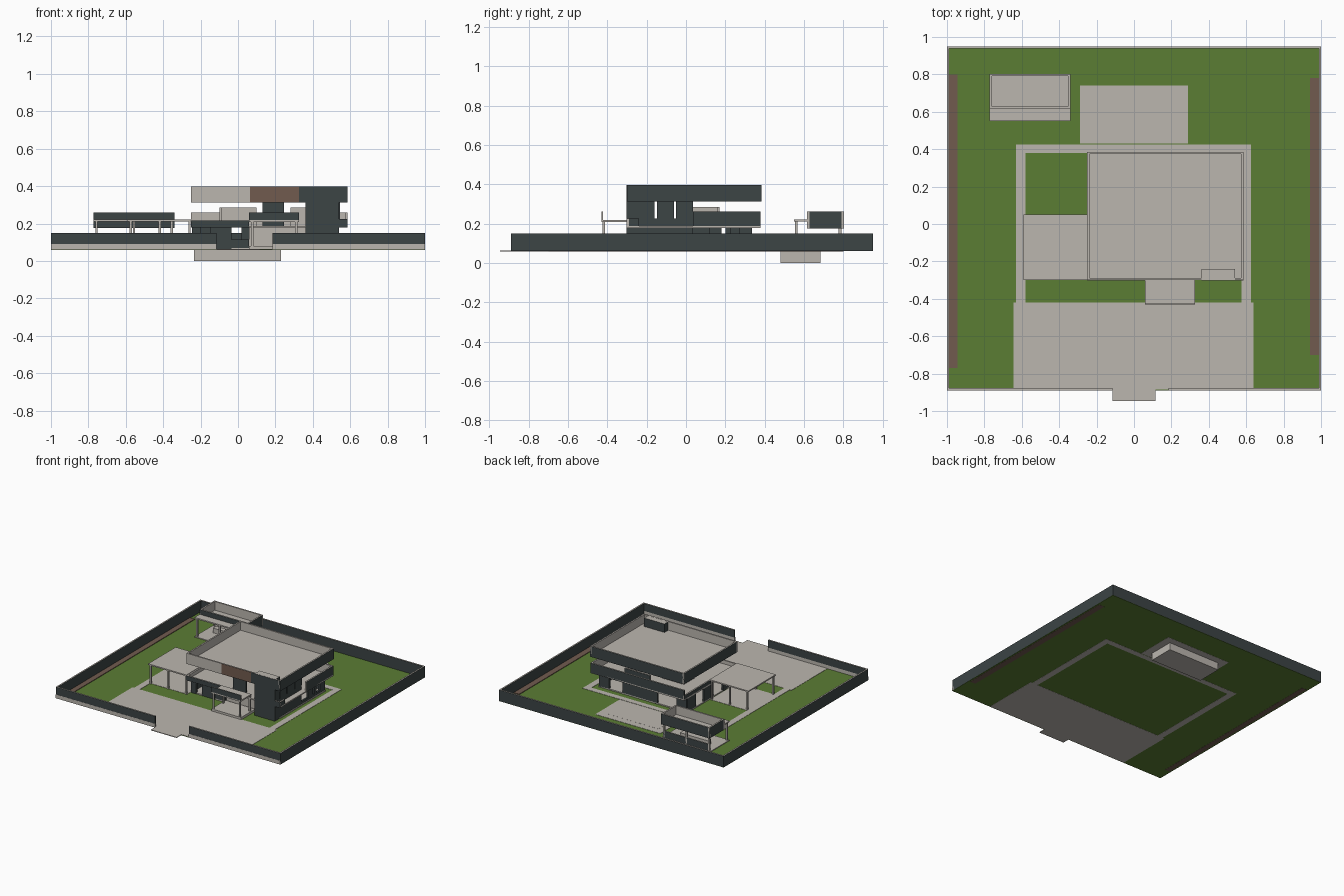
import bpy, bmesh
from mathutils import Vector


def mat(name, rgb):
    m = bpy.data.materials.new(name)
    m.diffuse_color = (*rgb, 1)
    return m


STONE = mat("pale_concrete", (0.50, 0.47, 0.43))
DARK = mat("dark_slate", (0.045, 0.058, 0.060))
GRASS = mat("grass_green", (0.105, 0.205, 0.034))
BROWN = mat("earth_brown", (0.165, 0.105, 0.078))


def box(name, x0, x1, y0, y1, z0, z1, m=STONE, faces=None, m2=DARK):
    """Box in one colour; faces pointing along any vector in 'faces' take m2."""
    bm = bmesh.new()
    bmesh.ops.create_cube(bm, size=1)
    for v in bm.verts:
        v.co = Vector(((x0 + x1) / 2 + v.co.x * (x1 - x0),
                       (y0 + y1) / 2 + v.co.y * (y1 - y0),
                       (z0 + z1) / 2 + v.co.z * (z1 - z0)))
    bm.normal_update()
    for f in bm.faces:
        if faces and any(f.normal.dot(Vector(d)) > 0.5 for d in faces):
            f.material_index = 1
    me = bpy.data.meshes.new(name)
    bm.to_mesh(me)
    bm.free()
    me.materials.append(m)
    me.materials.append(m2)
    ob = bpy.data.objects.new(name, me)
    bpy.context.collection.objects.link(ob)
    return ob


F, B, L, R = (0, -1, 0), (0, 1, 0), (-1, 0, 0), (1, 0, 0)
SIDES = (F, B, L, R)
G = 0.06   # ground level
T = 0.012  # wall thickness

# ground, paving and planting
box("lawn", -1, 1, -0.89, 0.95, G - 0.001, G + 0.001, GRASS)
P0, P1 = G - 0.002, G + 0.003
box("driveway", -0.645, 0.64, -0.885, -0.42, P0, P1)
box("street_apron", -0.115, 0.115, -0.945, -0.885, P0, P1)
box("left_path", -0.63, -0.58, -0.42, 0.425, P0, P1)
box("right_path", 0.575, 0.625, -0.42, 0.425, P0, P1)
box("back_path", -0.58, 0.575, 0.38, 0.425, P0, P1)
box("patio", -0.29, 0.29, 0.43, 0.74, P0, P1)
box("pool_basin", -0.235, 0.23, 0.48, 0.685, 0, P1 + 0.0005)
box("carport_floor", -0.58, -0.25, -0.29, 0.05, P0 + 0.002, P1)
box("left_flower_bed", -0.988, -0.945, -0.77, 0.80, P0, G + 0.006, BROWN)
box("right_flower_bed", 0.94, 0.988, -0.70, 0.78, P0, G + 0.006, BROWN)

# boundary walls
box("left_boundary", -1, -1 + T, -0.89, 0.95, G, 0.15, STONE, SIDES)
box("right_boundary", 1 - T, 1, -0.89, 0.95, G, 0.15, STONE, SIDES)
box("back_boundary", -1, 1, 0.95 - T, 0.95, G, 0.15, STONE, SIDES)
for name, a, b in (("left", -1, -0.115), ("right", 0.185, 1)):
    box(name + "_front_wall_base", a, b, -0.891, -0.878, G, 0.09)
    box(name + "_front_wall", a, b, -0.89, -0.878, 0.09, 0.15, STONE, SIDES)

# main house slabs
box("house_floor", -0.245, 0.545, -0.245, 0.335, G, G + 0.01)
box("upper_floor", -0.25, 0.585, -0.30, 0.38, 0.178, 0.188)
box("roof_slab", -0.24, 0.575, -0.29, 0.375, 0.312, 0.328)

# roof parapet, dark outside and pale inside, three colours on the front
box("roof_front_pale", -0.25, 0.065, -0.30, -0.288, 0.312, 0.397)
box("roof_front_brown", 0.065, 0.325, -0.30, -0.288, 0.312, 0.397, STONE, (F,), BROWN)
box("roof_front_dark", 0.325, 0.585, -0.30, -0.288, 0.312, 0.397, STONE, (F, R))
box("roof_right", 0.573, 0.585, -0.30, 0.385, 0.312, 0.397, STONE, (R,))
box("roof_left", -0.25, -0.238, -0.299, 0.385, 0.312, 0.397, STONE, (L,))
box("roof_back", -0.25, 0.585, 0.373, 0.385, 0.312, 0.397, STONE, (B,))

# balcony bands around the upper floor
box("balcony_back", -0.25, 0.585, 0.368, 0.38, 0.18, 0.26, STONE, (B, L, R))
box("balcony_right", 0.573, 0.585, 0.035, 0.38, 0.18, 0.26, STONE, (R,))
box("balcony_front_right", 0.36, 0.585, -0.302, -0.29, 0.18, 0.225, STONE, (F,))
box("balcony_corner", 0.573, 0.585, -0.30, -0.24, 0.18, 0.225, STONE, (R,))
box("balcony_front_left", -0.25, 0.06, -0.302, -0.29, 0.18, 0.217, STONE, (F,))
box("balcony_left", -0.25, -0.238, -0.30, 0.38, 0.18, 0.217, STONE, (L,))

# dark corner tower and right wall with tall slits
box("tower_front", 0.36, 0.54, -0.303, -0.24, G, 0.396, STONE, SIDES)
box("right_wall_low", 0.525, 0.54, -0.245, 0.035, G, 0.225, DARK)
for i in range(3):
    y = -0.245 + i * 0.097
    box(f"right_pier_{i + 1}", 0.525, 0.545, y, y + 0.086, 0.225, 0.315, DARK)
for i, (a, b) in enumerate(((0.12, 0.18), (0.20, 0.23), (0.27, 0.33))):
    box(f"ground_right_pier_{i + 1}", 0.525, 0.54, a, b, G, 0.18, DARK)
box("ground_right_sill", 0.525, 0.54, 0.035, 0.33, G, 0.09, DARK)

# ground floor walls, front, left and back
box("front_sill", -0.15, 0.06, -0.245, -0.233, G, 0.115, STONE, SIDES)
box("front_pier", -0.15, -0.035, -0.246, -0.23, G, 0.18, DARK)
box("front_left_pier", -0.245, -0.20, -0.246, -0.23, G, 0.18, DARK)
box("entry_wall", 0.06, 0.36, -0.235, -0.22, G, 0.18)
box("front_door", 0.15, 0.22, -0.24, -0.234, G + 0.01, 0.15)
for i, (a, b) in enumerate(((-0.23, -0.12), (0.0, 0.12), (0.22, 0.33))):
    box(f"left_pier_{i + 1}", -0.245, -0.23, a, b, G, 0.18, DARK)
for i, (a, b) in enumerate(((-0.24, -0.15), (0.02, 0.33), (0.45, 0.54))):
    box(f"back_pier_{i + 1}", a, b, 0.32, 0.335, G, 0.18, DARK)

# upper floor walls
box("upper_front_wall", 0.13, 0.245, -0.25, -0.235, 0.188, 0.315, DARK)
box("upper_back_wall", 0.10, 0.33, 0.30, 0.312, 0.188, 0.26, STONE, (B,))
box("upper_partition_left", -0.10, 0.10, 0.158, 0.17, 0.188, 0.285)
box("upper_partition_right", 0.28, 0.40, 0.158, 0.17, 0.188, 0.285)
box("upper_partition_side", -0.10, -0.088, 0.035, 0.17, 0.188, 0.285)

# entrance portico
box("portico_step", 0.06, 0.325, -0.425, -0.245, G, 0.08)
box("portico_roof", 0.06, 0.325, -0.43, -0.295, 0.208, 0.219)
box("portico_fascia", 0.06, 0.325, -0.43, -0.422, 0.215, 0.26, STONE, (F,))
for i, x in enumerate((0.07, 0.305)):
    for j, y in enumerate((-0.425, -0.30)):
        box(f"portico_post_{i}{j}", x, x + 0.012, y, y + 0.012, 0.08, 0.208)

# carport on the left
box("carport_roof", -0.59, -0.25, -0.30, 0.05, 0.211, 0.221)
for i, x in enumerate((-0.58, -0.425, -0.265)):
    for j, y in enumerate((-0.295, 0.033)):
        box(f"carport_post_{i}{j}", x, x + 0.012, y, y + 0.012, G, 0.211)

# garden pavilion: parapet box, canopy, posts and low walls
X0, X1, Y0, Y1 = -0.772, -0.34, 0.615, 0.803
box("pavilion_slab", X0 + 0.01, X1 - 0.01, Y0 + 0.01, Y1 - 0.01, 0.176, 0.19)
box("pavilion_front", X0, X1, Y0, Y0 + T, 0.175, 0.26, STONE, (F,))
box("pavilion_back", X0, X1, Y1 - T, Y1, 0.175, 0.26, STONE, (B,))
box("pavilion_left", X0, X0 + T, Y0, Y1, 0.175, 0.26, STONE, (L,))
box("pavilion_right", X1 - T, X1, Y0, Y1, 0.175, 0.26, STONE, (R,))
box("pavilion_canopy", X0, X1, 0.55, Y0, 0.211, 0.221)
box("pavilion_floor", X0, X1, 0.55, Y1, G, G + 0.007)
for i, x in enumerate((-0.762, -0.562, -0.36)):
    box(f"pavilion_post_{i + 1}", x, x + 0.012, 0.555, 0.567, G, 0.211)
    box(f"pavilion_back_post_{i + 1}", x, x + 0.012, 0.775, 0.79, G, 0.176)
box("pavilion_back_wall", X0 + 0.01, X1 - 0.01, 0.78, 0.79, G, 0.12, STONE, (B,))
box("pavilion_counter", -0.70, -0.45, 0.68, 0.72, G, 0.105)
